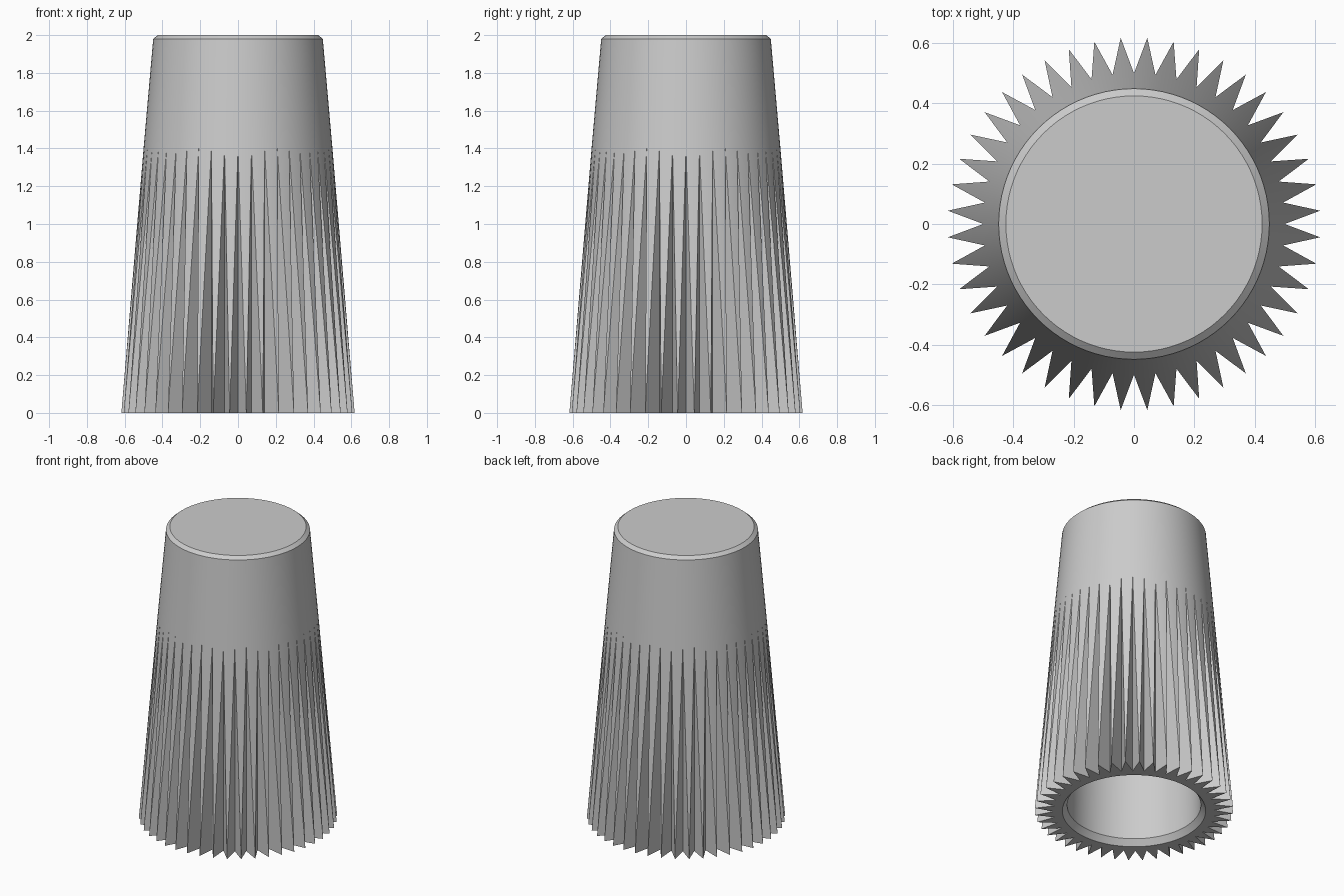
import bpy, bmesh
from math import pi, sin, cos, radians

cube = bpy.data.objects.get("Cube")
if cube:
    bpy.data.objects.remove(cube)

TEETH = 44
STEP = 2 * pi / TEETH

grey = bpy.data.materials.new("plain_grey")
grey.use_nodes = True
colour = (0.6, 0.6, 0.6, 1)
grey.diffuse_color = colour
grey.node_tree.nodes["Principled BSDF"].inputs["Base Color"].default_value = colour

bm = bmesh.new()


def ring(r, z, odd_r=None):
    """Two points per tooth: even ones on the grooves, odd ones on the crests."""
    pts = []
    for i in range(2 * TEETH):
        a = pi / 2 + i * STEP / 2
        rad = odd_r if odd_r and i % 2 else r
        pts.append(bm.verts.new((rad * cos(a), rad * sin(a), z)))
    return pts


def bridge(low, high):
    n = len(low)
    for i in range(n):
        j = (i + 1) % n
        bm.faces.new((low[i], low[j], high[j], high[i]))


# Splined skirt: vertical V grooves that run out on the tapered body
foot = ring(0.5, 0, odd_r=0.619)
runout = ring(0.5, 1.4)
for i in range(1, 2 * TEETH, 2):
    j = (i + 1) % (2 * TEETH)
    bm.faces.new((foot[i - 1], foot[i], runout[i - 1]))
    bm.faces.new((foot[i], foot[j], runout[j]))
    bm.faces.new((foot[i], runout[i], runout[i - 1]))
    bm.faces.new((foot[i], runout[j], runout[i]))

# Smooth upper body, bevelled edge and flat top
shoulder = ring(0.449, 1.98)
top = ring(0.425, 2)
bridge(runout, shoulder)
bridge(shoulder, top)
bm.faces.new(top)

# Underside rim, lead-in bevel and blind bore
mouth = ring(0.447, 0)
throat = ring(0.417, 0.04)
bore_end = ring(0.39, 1.8)
bridge(mouth, foot)
bridge(throat, mouth)
bridge(bore_end, throat)
bm.faces.new(bore_end)

bmesh.ops.recalc_face_normals(bm, faces=bm.faces)
mesh = bpy.data.meshes.new("splined_cap")
bm.to_mesh(mesh)
bm.free()
mesh.materials.append(grey)
cap = bpy.data.objects.new("splined_cap", mesh)
bpy.context.collection.objects.link(cap)

# Smooth the round walls, keep the grooves and rims crisp
bpy.ops.object.select_all(action="DESELECT")
cap.select_set(True)
bpy.context.view_layer.objects.active = cap
bpy.ops.object.shade_smooth_by_angle(angle=radians(20))
